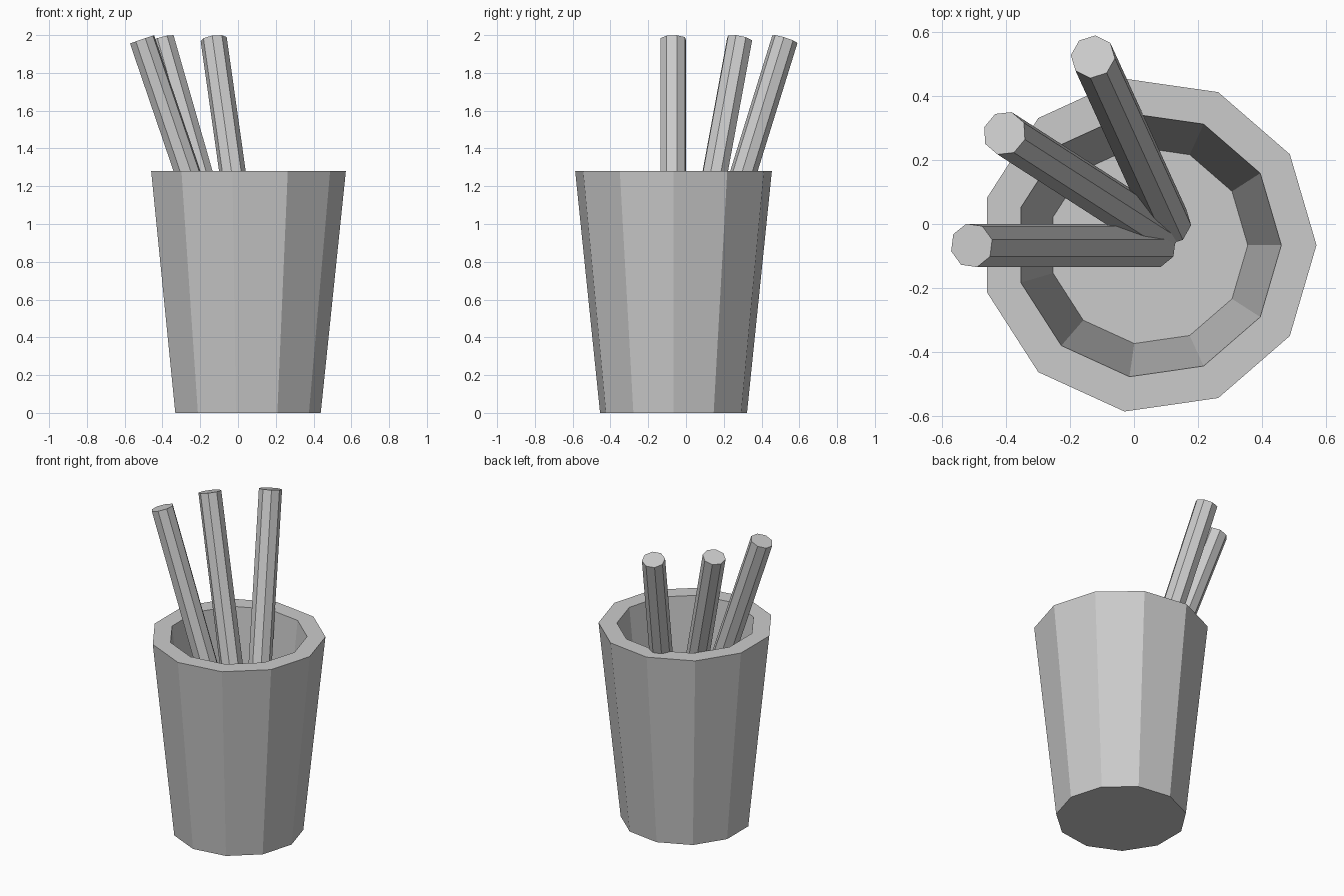
import bpy, bmesh, math
from mathutils import Matrix, Vector

if "Cube" in bpy.data.objects:
    bpy.data.objects.remove(bpy.data.objects["Cube"])

CUP = Vector((0.045, -0.066, 0))
SIDES = 11


def finish(bm, name):
    bmesh.ops.recalc_face_normals(bm, faces=bm.faces)
    me = bpy.data.meshes.new(name)
    bm.to_mesh(me)
    bm.free()
    ob = bpy.data.objects.new(name, me)
    bpy.context.collection.objects.link(ob)
    return ob


# Cup: (radius, height) profile from outer base, over the rim, to the inner floor
bm = bmesh.new()
rings = []
for r, z in [(0.393, 0), (0.526, 1.28), (0.416, 1.28), (0.311, 0.27)]:
    angles = [2 * math.pi * i / SIDES for i in range(SIDES)]
    rings.append([bm.verts.new(CUP + Vector((r * math.cos(a), r * math.sin(a), z)))
                  for a in angles])
for lo, hi in zip(rings, rings[1:]):
    for i in range(SIDES):
        j = (i + 1) % SIDES
        bm.faces.new((lo[i], lo[j], hi[j], hi[i]))
bm.faces.new(rings[0])
bm.faces.new(rings[-1])
finish(bm, "cup")

# Sticks: one tilted octagonal rod, repeated around a shared pivot
PIVOT = Vector((0.141, -0.067, 0))
bottom, top = Vector((-0.075, 0, 0.295)), Vector((-0.649, 0, 1.978))
axis = top - bottom
tilt = math.atan2(-axis.x, axis.z)
for k in range(3):
    m = (Matrix.Translation(PIVOT)
         @ Matrix.Rotation(-k * 2 * math.pi / SIDES, 4, 'Z')
         @ Matrix.Translation((bottom + top) / 2)
         @ Matrix.Rotation(-tilt, 4, 'Y')
         @ Matrix.Rotation(math.radians(15), 4, 'Z'))
    bm = bmesh.new()
    bmesh.ops.create_cone(bm, cap_ends=True, segments=8, radius1=0.07,
                          radius2=0.07, depth=axis.length, matrix=m)
    finish(bm, f"stick_{k + 1}")
